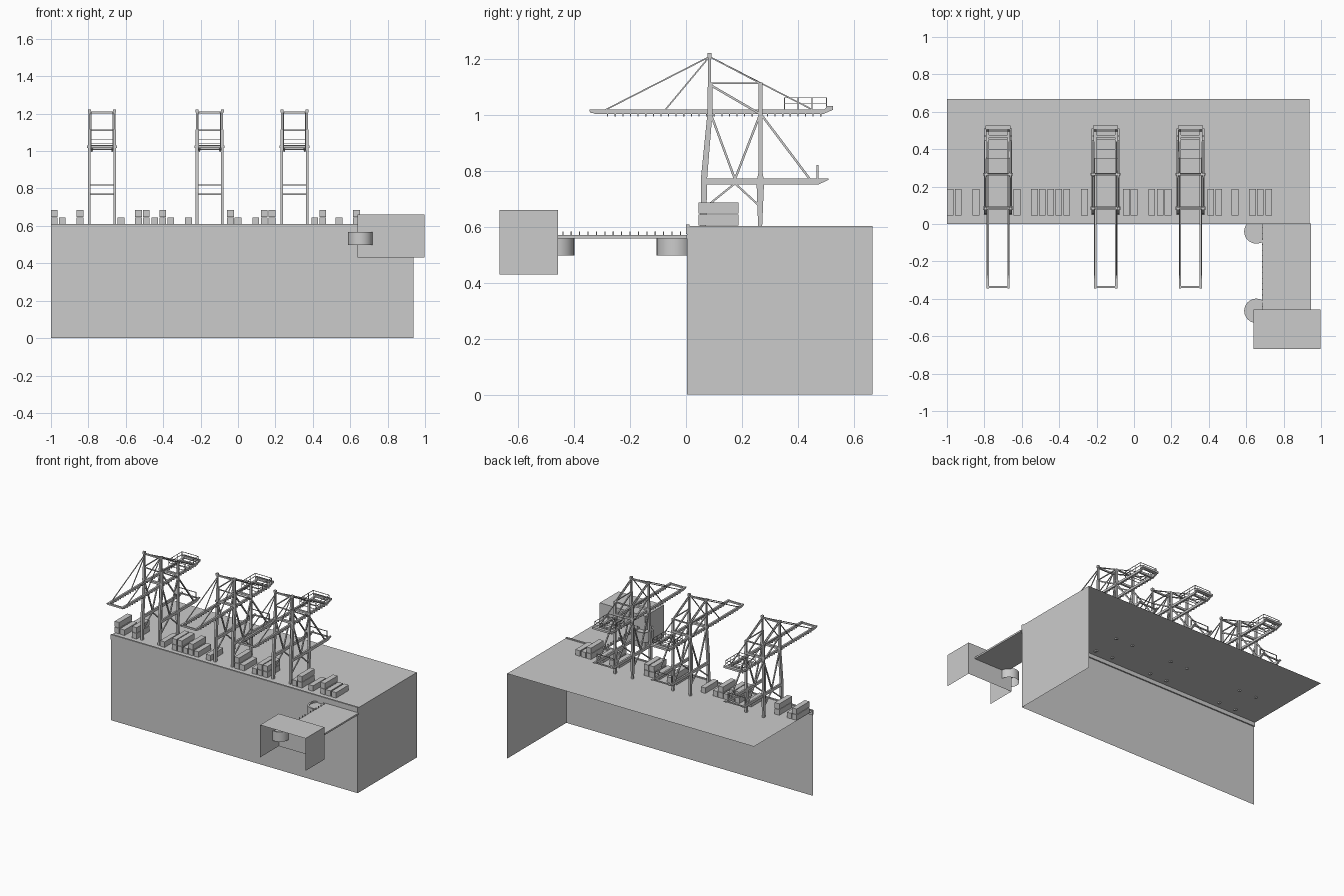
import bpy, bmesh, math
from mathutils import Vector, Matrix

if "Cube" in bpy.data.objects:
    bpy.data.objects.remove(bpy.data.objects["Cube"])

QUAY_Z = 0.603


def finish(bm, name, offsets=((0, 0, 0),)):
    bmesh.ops.recalc_face_normals(bm, faces=bm.faces)
    me = bpy.data.meshes.new(name)
    bm.to_mesh(me)
    bm.free()
    for o in offsets:
        ob = bpy.data.objects.new(name, me)
        ob.location = o
        bpy.context.collection.objects.link(ob)
    return ob


def box(bm, x0, x1, y0, y1, z0, z1, drop=()):
    """Box between limits; drop lists outward directions of faces left open."""
    m = Matrix.Translation(((x0 + x1) / 2, (y0 + y1) / 2, (z0 + z1) / 2)) @ Matrix.Diagonal((x1 - x0, y1 - y0, z1 - z0, 1))
    vs = bmesh.ops.create_cube(bm, size=1, matrix=m)["verts"]
    if drop:
        faces = {f for v in vs for f in v.link_faces}
        for f in faces:
            f.normal_update()
        gone = [f for f in faces if any(f.normal.dot(Vector(d)) > 0.9 for d in drop)]
        bmesh.ops.delete(bm, geom=gone, context='FACES')


def beam(bm, p, q, w, h=None):
    """Rectangular bar from p to q."""
    p, q = Vector(p), Vector(q)
    d = (q - p).normalized()
    side = Vector((0, 1, 0)) if abs(d.x) > 0.9 else Vector((1, 0, 0))
    up = d.cross(side).normalized()
    side = up.cross(d)
    m = Matrix((side, up, d)).transposed().to_4x4()
    m.translation = (p + q) / 2
    bmesh.ops.create_cube(bm, size=1, matrix=m @ Matrix.Diagonal((w, h or w, (q - p).length, 1)))


def pair(bm, x, a, b, w, h=None):
    """Mirrored bars in the planes x and -x; a and b are (y, z)."""
    for s in (-x, x):
        beam(bm, (s, *a), (s, *b), w, h)


def plates(bm, x, w, pts):
    """Mirrored extrusions of a (y, z) profile."""
    for s in (-x, x):
        f = bm.faces.new([bm.verts.new((s - w / 2, y, z)) for y, z in pts])
        ext = bmesh.ops.extrude_face_region(bm, geom=[f])["geom"]
        bmesh.ops.translate(bm, verts=[v for v in ext if isinstance(v, bmesh.types.BMVert)], vec=(w, 0, 0))


def cross(bm, x, y, z, w, h=None):
    beam(bm, (-x, y, z), (x, y, z), w, h)


# Quay shell, open at left, back and bottom
bm = bmesh.new()
box(bm, -1, 0.937, 0.003, 0.667, 0, QUAY_Z, drop=((-1, 0, 0), (0, 1, 0), (0, 0, -1)))
finish(bm, "quay")
bm = bmesh.new()
box(bm, -1, 0.937, 0.0, 0.012, 0.575, 0.609)
finish(bm, "quay_curb")

# Outer block, open at front and bottom
bm = bmesh.new()
box(bm, 0.64, 0.997, -0.667, -0.457, 0.43, 0.66, drop=((0, -1, 0), (0, 0, -1)))
finish(bm, "outer_block")

# Walkway deck with edge posts
bm = bmesh.new()
box(bm, 0.685, 0.945, -0.457, 0.003, 0.559, 0.571)
finish(bm, "walkway_deck")
bm = bmesh.new()
for i in range(15):
    y = -0.44 + i * 0.03
    box(bm, 0.685, 0.690, y - 0.002, y + 0.002, 0.571, 0.583)
finish(bm, "walkway_posts")

# Round fenders with a rim and recessed top
bm = bmesh.new()
prof = [(0.065, 0.497), (0.065, 0.566), (0.054, 0.566), (0.054, 0.558), (0, 0.558)]
vs = [bm.verts.new((r, 0, z)) for r, z in prof]
es = [bm.edges.new(e) for e in zip(vs, vs[1:])]
bmesh.ops.spin(bm, geom=vs + es, cent=(0, 0, 0), axis=(0, 0, 1), angle=math.tau, steps=32, use_merge=True)
bmesh.ops.remove_doubles(bm, verts=bm.verts, dist=1e-4)
fender = finish(bm, "round_fender", [(0.654, -0.04, 0), (0.654, -0.464, 0)])
bpy.context.view_layer.objects.active = fender
fender.select_set(True)
bpy.ops.object.shade_smooth_by_angle()

# Containers: single and double stacks
singles = [-0.94, -0.625, -0.445, -0.36, -0.265, 0.0, 0.095, 0.41, 0.54, 0.675, 0.72]
doubles = [-0.982, -0.845, -0.532, -0.49, -0.402, -0.04, 0.14, 0.182, 0.453, 0.633]
bm = bmesh.new()
box(bm, -0.018, 0.018, 0.045, 0.187, 0, 0.039)
spots = [(x, 0, QUAY_Z + 0.002) for x in singles + doubles] + [(x, 0, QUAY_Z + 0.044) for x in doubles]
finish(bm, "container", spots)

# Cranes, every part repeated at three places
CR = [(-0.727, 0, 0), (-0.152, 0, 0), (0.302, 0, 0)]
LX, BX = 0.068, 0.056

# Legs and masts
bm = bmesh.new()
plates(bm, LX, 0.015, [(0.052, 0.595), (0.072, 0.595), (0.076, 0.78), (0.094, 1.0), (0.094, 1.115),
                       (0.078, 1.115), (0.076, 1.0), (0.054, 0.78)])
plates(bm, LX, 0.015, [(0.258, 0.595), (0.272, 0.595), (0.279, 0.76), (0.273, 0.80), (0.273, 1.115),
                       (0.260, 1.115), (0.260, 0.80), (0.252, 0.76)])
pair(bm, LX, (0.084, 1.1), (0.084, 1.213), 0.010, 0.012)
pair(bm, LX, (0.084, 1.205), (0.084, 1.221), 0.016, 0.016)
cross(bm, LX, 0.084, 1.206, 0.010)
cross(bm, 0.08, 0.085, 1.024, 0.018, 0.014)
cross(bm, 0.08, 0.266, 1.024, 0.014, 0.014)
cross(bm, LX, 0.266, 1.11, 0.008)
finish(bm, "crane_legs", CR)

# Boom girders with tapered nose and raised tail
bm = bmesh.new()
plates(bm, BX, 0.013, [(-0.345, 1.013), (-0.325, 1.003), (0.49, 1.003), (0.525, 1.018), (0.525, 1.032),
                       (0.505, 1.032), (0.495, 1.019), (-0.345, 1.019)])
cross(bm, 0.062, -0.336, 1.013, 0.010, 0.012)
cross(bm, 0.066, 0.515, 1.025, 0.022, 0.014)
cross(bm, 0.062, 0.47, 1.012, 0.014, 0.014)
finish(bm, "crane_boom", CR)

# Short hangers under the boom
bm = bmesh.new()
for i in range(29):
    y = -0.28 + i * 0.0272
    pair(bm, BX, (y, 0.994), (y, 1.004), 0.008, 0.004)
finish(bm, "crane_hangers", CR)

# Stays from mast head to boom
bm = bmesh.new()
for y, z in [(-0.29, 1.017), (-0.075, 1.017), (0.455, 1.017)]:
    pair(bm, 0.058, (0.084, 1.208), (y, z), 0.005)
pair(bm, LX, (0.084, 1.208), (0.267, 1.112), 0.005)
finish(bm, "crane_stays", CR)

# Diagonal braces and upper tie
bm = bmesh.new()
for a, b, w in [((0.086, 1.113), (0.266, 1.113), 0.006), ((0.09, 1.105), (0.264, 1.004), 0.008),
                ((0.09, 1.0), (0.175, 0.77), 0.008), ((0.264, 1.0), (0.175, 0.77), 0.008),
                ((0.27, 1.0), (0.443, 0.77), 0.008), ((0.175, 0.755), (0.07, 0.67), 0.007),
                ((0.175, 0.755), (0.262, 0.675), 0.007)]:
    pair(bm, LX, a, b, w)
finish(bm, "crane_braces", CR)

# Lower girders with tapered tail and rear posts
bm = bmesh.new()
plates(bm, LX, 0.012, [(0.06, 0.752), (0.475, 0.752), (0.51, 0.768), (0.51, 0.772), (0.06, 0.772)])
pair(bm, LX, (0.47, 0.77), (0.47, 0.821), 0.006)
cross(bm, LX, 0.47, 0.819, 0.004)
cross(bm, LX, 0.495, 0.768, 0.008)
finish(bm, "crane_lower_frame", CR)

# Railing cage at the rear of the boom
bm = bmesh.new()
for z in (1.04, 1.061):
    pair(bm, 0.064, (0.352, z), (0.502, z), 0.003)
    for y in (0.352, 0.502):
        cross(bm, 0.064, y, z, 0.003)
for y in (0.352, 0.40, 0.45, 0.502):
    pair(bm, 0.064, (y, 1.015), (y, 1.062), 0.003)
    cross(bm, 0.064, y, 1.018, 0.003)
finish(bm, "crane_railing", CR)
